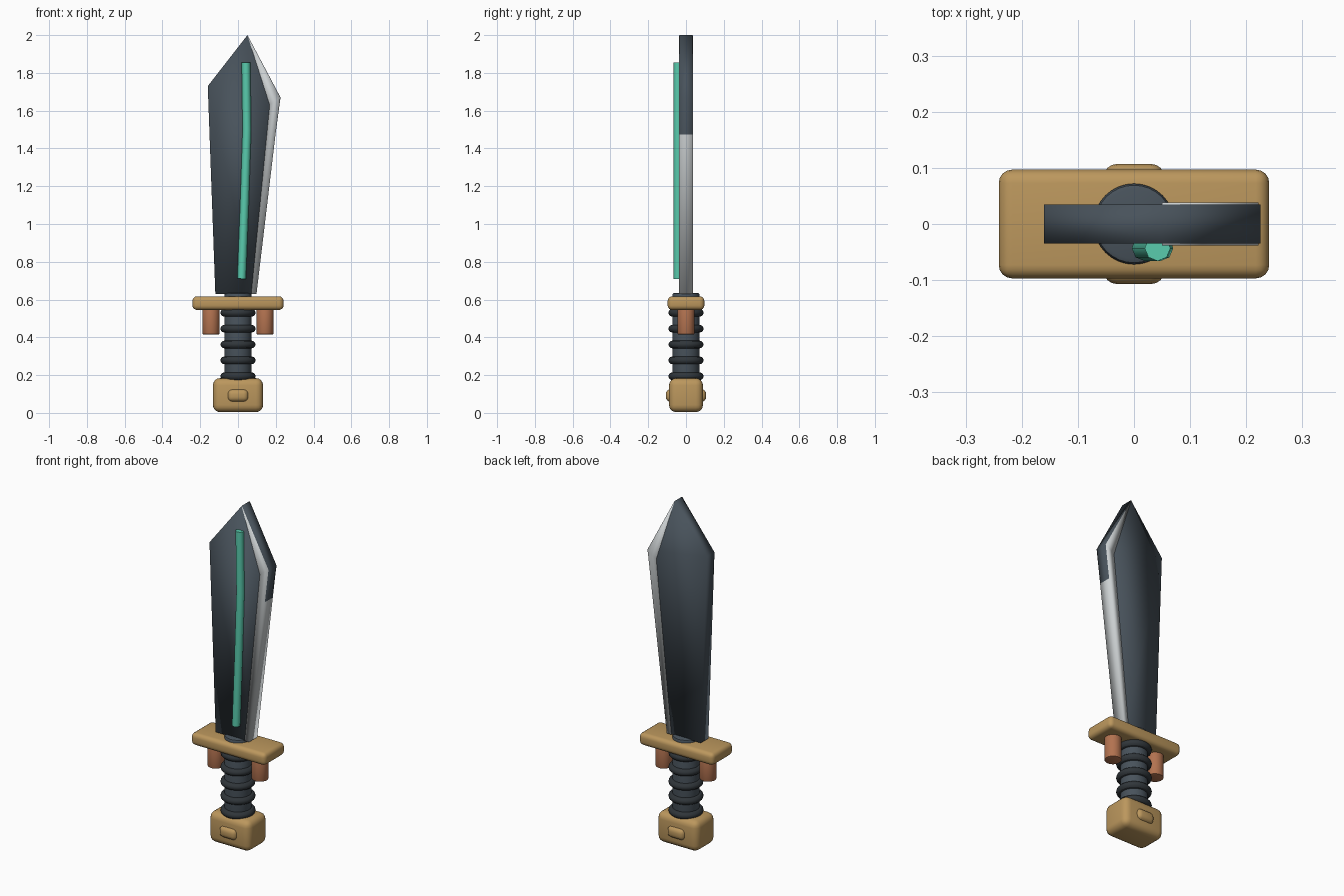
import bpy
import bmesh

if "Cube" in bpy.data.objects:
    bpy.data.objects.remove(bpy.data.objects["Cube"])


def material(name, rgb):
    m = bpy.data.materials.new(name)
    m.diffuse_color = (*rgb, 1)
    m.use_nodes = True
    m.node_tree.nodes["Principled BSDF"].inputs["Base Color"].default_value = m.diffuse_color
    return m


DARK = material("dark_steel", (0.065, 0.085, 0.105))
BLACK = material("black_rubber", (0.03, 0.037, 0.043))
BRASS = material("brass", (0.50, 0.31, 0.11))
COPPER = material("copper", (0.45, 0.17, 0.08))
SILVER = material("silver", (0.60, 0.63, 0.64))
TEAL = material("teal", (0.10, 0.60, 0.42))


def finish(name, mat, bevel=0, segments=4):
    ob = bpy.context.object
    ob.name = name
    ob.data.materials.append(mat)
    if bevel:
        bpy.ops.object.transform_apply(location=False, rotation=False, scale=True)
        mod = ob.modifiers.new("bevel", 'BEVEL')
        mod.width = bevel
        mod.segments = segments
        bpy.ops.object.modifier_apply(modifier=mod.name)
    bpy.ops.object.shade_smooth_by_angle()
    return ob


def box(name, size, z, mat, bevel):
    bpy.ops.mesh.primitive_cube_add(size=1, location=(0, 0, z))
    bpy.context.object.scale = size
    return finish(name, mat, bevel)


def cylinder(name, x, r, z0, z1, mat, bevel):
    bpy.ops.mesh.primitive_cylinder_add(radius=r, depth=z1 - z0, vertices=32,
                                        location=(x, 0, (z0 + z1) / 2))
    return finish(name, mat, bevel, 2)


def slab(name, outline, half, mat):
    """Front outline (x, z) extruded through y, with soft normals."""
    bm = bmesh.new()
    face = bm.faces.new([bm.verts.new((x, -half, z)) for x, z in outline])
    ext = bmesh.ops.extrude_face_region(bm, geom=[face])["geom"]
    verts = [v for v in ext if isinstance(v, bmesh.types.BMVert)]
    bmesh.ops.translate(bm, verts=verts, vec=(0, 2 * half, 0))
    bmesh.ops.recalc_face_normals(bm, faces=bm.faces)
    for f in bm.faces:
        f.smooth = True
    me = bpy.data.meshes.new(name)
    bm.to_mesh(me)
    bm.free()
    me.materials.append(mat)
    ob = bpy.data.objects.new(name, me)
    bpy.context.collection.objects.link(ob)
    return ob


# Pommel with a button through it
box("pommel", (0.266, 0.18, 0.18), 0.094, BRASS, 0.038)
box("pommel_button", (0.11, 0.214, 0.066), 0.092, BRASS, 0.025)

# Grip and its rings
cylinder("grip", 0, 0.072, 0.10, 0.635, DARK, 0.01)
for i in range(5):
    bpy.ops.mesh.primitive_torus_add(major_radius=0.073, minor_radius=0.02,
                                     major_segments=32, minor_segments=12,
                                     location=(0, 0, 0.194 + 0.084 * i))
    finish(f"grip_ring_{i + 1}", BLACK)

# Guard with hanging pegs
box("guard", (0.482, 0.194, 0.072), 0.581, BRASS, 0.024)
for side, x in (("left", -0.143), ("right", 0.143)):
    cylinder(f"guard_peg_{side}", x, 0.045, 0.415, 0.57, COPPER, 0.005)

# Blade and cutting edge
slab("blade", [(-0.12, 0.63), (0.085, 0.63), (0.225, 1.67),
               (0.05, 2.0), (-0.16, 1.73)], 0.035, DARK)
slab("cutting_edge", [(0.07, 0.63), (0.098, 0.63), (0.222, 1.67),
                      (0.05, 1.998), (0.168, 1.63)], 0.038, SILVER)

# Glowing strip along the front of the blade
curve = bpy.data.curves.new("front_strip", 'CURVE')
curve.dimensions = '3D'
curve.bevel_depth = 0.023
curve.bevel_resolution = 2
curve.use_fill_caps = True
spline = curve.splines.new('POLY')
path = [(0.019, 0.71), (0.034, 1.1), (0.047, 1.5), (0.042, 1.855)]
spline.points.add(len(path) - 1)
for p, (x, z) in zip(spline.points, path):
    p.co = (x, -0.043, z, 1)
strip = bpy.data.objects.new("front_strip", curve)
bpy.context.collection.objects.link(strip)
curve.materials.append(TEAL)
